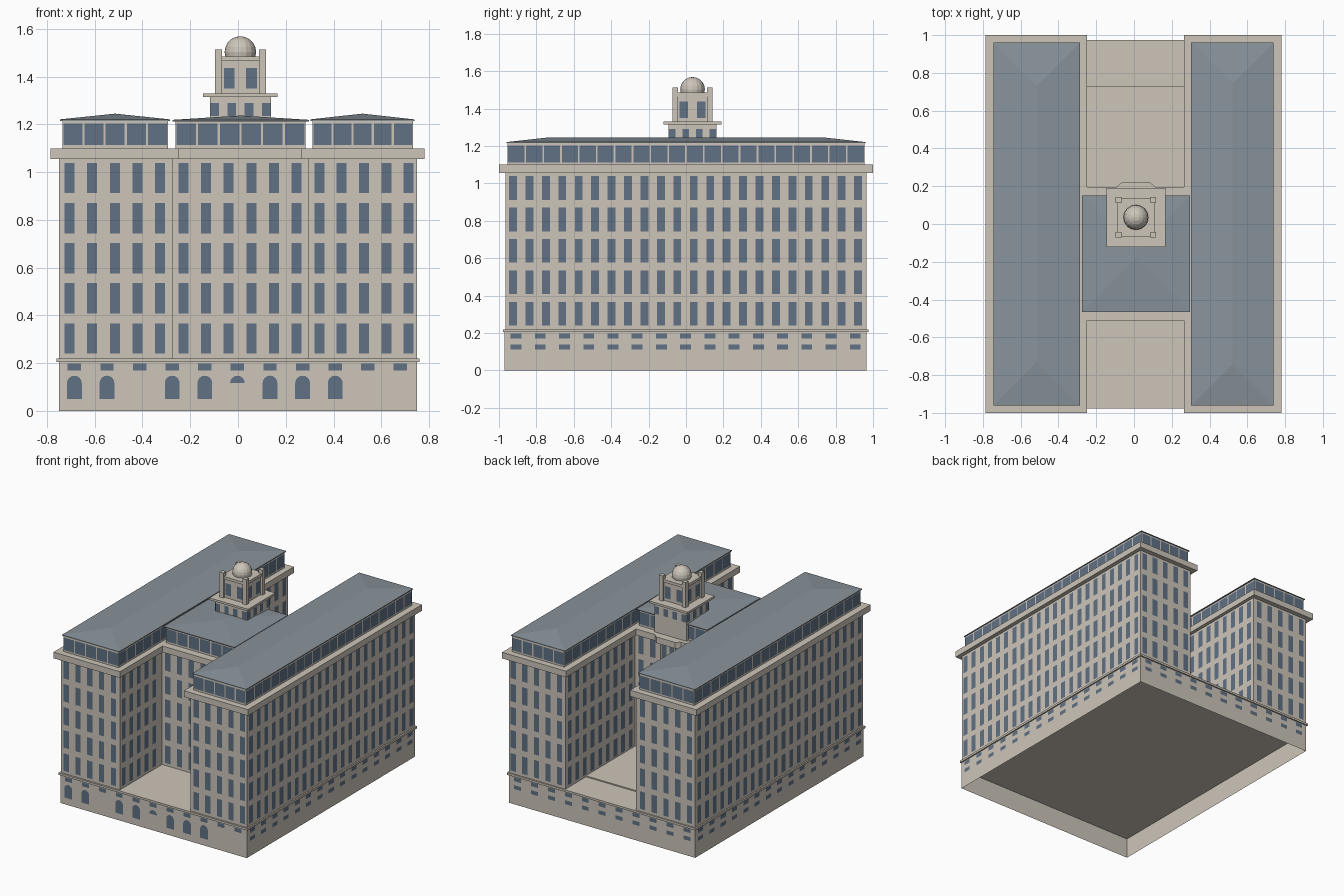
import bpy, bmesh, math

cube = bpy.data.objects.get("Cube")
if cube:
    bpy.data.objects.remove(cube)


def material(name, rgb):
    m = bpy.data.materials.new(name)
    m.use_nodes = True
    m.diffuse_color = (*rgb, 1)
    m.node_tree.nodes["Principled BSDF"].inputs["Base Color"].default_value = (*rgb, 1)
    return m


STONE = material("warm stone", (0.61, 0.56, 0.49))
GLASS = material("blue glass", (0.115, 0.165, 0.235))
ROOF = material("slate roof", (0.25, 0.295, 0.33))


def finish(name, bm, mat):
    me = bpy.data.meshes.new(name)
    bm.to_mesh(me)
    bm.free()
    me.materials.append(mat)
    ob = bpy.data.objects.new(name, me)
    bpy.context.scene.collection.objects.link(ob)
    return ob


def prism(name, outline, z0, z1, mat=STONE, bottom=True):
    bm = bmesh.new()
    low = [bm.verts.new((x, y, z0)) for x, y in outline]
    top = [bm.verts.new((x, y, z1)) for x, y in outline]
    bm.faces.new(top)
    if bottom:
        bm.faces.new(low[::-1])
    for i in range(len(low)):
        j = (i + 1) % len(low)
        bm.faces.new((low[i], low[j], top[j], top[i]))
    return finish(name, bm, mat)


def box(name, x0, x1, y0, y1, z0, z1, mat=STONE, bottom=True):
    return prism(name, [(x0, y0), (x1, y0), (x1, y1), (x0, y1)], z0, z1, mat, bottom)


def hip_roof(name, x0, x1, y0, y1, z, rise):
    # thin eave slab with a 45 degree hipped top
    bm = bmesh.new()
    eave = 0.006
    corners = [(x0, y0), (x1, y0), (x1, y1), (x0, y1)]
    low = [bm.verts.new((x, y, z)) for x, y in corners]
    up = [bm.verts.new((x, y, z + eave)) for x, y in corners]
    mid, run = (x0 + x1) / 2, (x1 - x0) / 2
    a = bm.verts.new((mid, y0 + run, z + rise))
    b = bm.verts.new((mid, y1 - run, z + rise))
    bm.faces.new(low[::-1])
    for i in range(4):
        j = (i + 1) % 4
        bm.faces.new((low[i], low[j], up[j], up[i]))
    bm.faces.new((up[0], up[1], a))
    bm.faces.new((up[1], up[2], b, a))
    bm.faces.new((up[2], up[3], b))
    bm.faces.new((up[3], up[0], a, b))
    return finish(name, bm, ROOF)


def spread(first, last, count):
    return [first + (last - first) * i / (count - 1) for i in range(count)]


def panes(name, axis, sign, plane, centers, rows, width, arched=False):
    # flat panes just proud of the wall facing sign * axis
    bm = bmesh.new()
    p = plane + sign * 0.002
    r = width / 2
    for c in centers:
        for z0, z1 in rows:
            pts = [(c - r, z0), (c + r, z0)]
            if arched:
                pts += [(c + r * math.cos(math.pi * k / 8), z1 - r + r * math.sin(math.pi * k / 8))
                        for k in range(9)]
                if z1 - r <= z0:
                    pts = pts[2:]
            else:
                pts += [(c + r, z1), (c - r, z1)]
            if (axis == "y") == (sign > 0):
                pts.reverse()
            bm.faces.new([bm.verts.new((p, u, z) if axis == "x" else (u, p, z)) for u, z in pts])
    return finish(name, bm, GLASS)


FLOORS = [(0.24 + 0.168 * i, 0.367 + 0.168 * i) for i in range(5)]
ATTIC = [(1.113, 1.203)]
SIDE_YS = spread(-0.925, 0.92, 22)
COURT_YS = [y for y in SIDE_YS if y < -0.5 or y > 0.2]
W = 0.042


def strip(name, axis, sign, plane, lo, hi, count):
    # continuous attic glazing divided by slim mullions
    step = (hi - lo) / count
    panes(name, axis, sign, plane, [lo + step * (i + 0.5) for i in range(count)], ATTIC, step - 0.009)


# base, open underneath
box("base_walls", -0.75, 0.75, -0.97, 0.965, 0, 0.15, bottom=False)
box("base_upper", -0.75, 0.75, -0.97, 0.965, 0.15, 0.205)
box("base_ledge", -0.76, 0.76, -0.978, 0.975, 0.205, 0.22)
box("rear_terrace", -0.275, 0.295, 0.165, 0.73, 0.22, 0.228)

# base windows
base_xs = spread(-0.685, 0.68, 11)
small_rows = [(0.17, 0.198), (0.112, 0.14)]
panes("base_front_windows", "y", -1, -0.97, base_xs, small_rows[:1], 0.056)
panes("base_front_arches", "y", -1, -0.97, [base_xs[i] for i in (0, 1, 3, 4, 6, 7, 8)],
      [(0.05, 0.148)], 0.062, True)
panes("base_front_lunette", "y", -1, -0.97, [base_xs[5]], [(0.117, 0.148)], 0.062, True)
panes("base_back_windows", "y", 1, 0.965, base_xs, small_rows, 0.056)
for side, s in (("left", 1), ("right", -1)):
    panes(side + "_base_windows", "x", s, 0.75 * s, spread(-0.909, 0.905, 15), small_rows, 0.058)

# two long wings: wall, cornice, glazed attic, roof
wings = {
    "right_wing": ((-0.75, -0.275), (-0.785, -0.25), (-0.735, -0.293), (-0.745, -0.285),
                   spread(-0.705, -0.326, 5), -1),
    "left_wing": ((0.295, 0.75), (0.265, 0.78), (0.312, 0.732), (0.303, 0.738),
                  spread(0.341, 0.714, 5), 1),
}
for name, (wall, cornice, attic, roof, xs, s) in wings.items():
    box(name + "_walls", *wall, -0.965, 0.965, 0.22, 1.055)
    box(name + "_cornice", *cornice, -1, 1, 1.055, 1.1)
    box(name + "_attic", *attic, -0.955, 0.955, 1.1, 1.215)
    hip_roof(name + "_roof", *roof, -0.96, 0.96, 1.215, 0.03)
    for end, e in (("front", -1), ("back", 1)):
        panes(f"{name}_{end}_windows", "y", e, 0.965 * e, xs, FLOORS, W)
        strip(f"{name}_{end}_attic_glass", "y", e, 0.955 * e, *attic, 5)
    outer, inner = (0, 1) if s < 0 else (1, 0)
    panes(name + "_outer_windows", "x", s, wall[outer], SIDE_YS, FLOORS, W)
    panes(name + "_court_windows", "x", -s, wall[inner], COURT_YS, FLOORS, W)
    strip(name + "_outer_attic_glass", "x", s, attic[outer], -0.955, 0.955, 20)
    strip(name + "_inner_attic_glass", "x", -s, attic[inner], -0.955, 0.955, 20)

# linking block with a shallow bay at the back
box("link_walls", -0.275, 0.295, -0.48, 0.165, 0.22, 1.055)
box("link_cornice", -0.25, 0.265, -0.51, 0.195, 1.055, 1.1)
prism("link_bay", [(-0.07, 0.165), (0.09, 0.165), (0.07, 0.19), (-0.05, 0.19)], 0.22, 1.055)
prism("link_bay_cornice", [(-0.095, 0.195), (0.115, 0.195), (0.085, 0.22), (-0.065, 0.22)], 1.055, 1.1)
box("link_attic", -0.262, 0.282, -0.455, 0.14, 1.1, 1.215)
hip_roof("link_roof", -0.275, 0.297, -0.465, 0.15, 1.213, 0.024)
link_xs = spread(-0.228, 0.245, 6)
panes("link_front_windows", "y", -1, -0.48, link_xs, FLOORS, W)
panes("link_back_windows", "y", 1, 0.165, link_xs[:2] + link_xs[4:], FLOORS, W)
panes("link_bay_windows", "y", 1, 0.19, [-0.02, 0.04], FLOORS, 0.036)
strip("link_front_attic_glass", "y", -1, -0.455, -0.262, 0.282, 6)
strip("link_back_attic_glass", "y", 1, 0.14, -0.262, 0.282, 6)

# tower
CX, CY = 0.01, 0.035


def tower_box(name, half, z0, z1):
    box(name, CX - half, CX + half, CY - half, CY + half, z0, z1)


def tower_windows(name, half, offsets, rows, width):
    for axis, c, o in (("x", CX, CY), ("y", CY, CX)):
        for s in (-1, 1):
            panes(f"{name}_{axis}_{'plus' if s > 0 else 'minus'}", axis, s, c + s * half,
                  [o + d for d in offsets], rows, width)


tower_box("tower_lower", 0.128, 1.1, 1.315)
tower_box("tower_ledge", 0.156, 1.315, 1.33)
tower_box("tower_upper", 0.092, 1.33, 1.465)
tower_box("tower_cap", 0.1, 1.465, 1.485)
for i, (sx, sy) in enumerate(((-1, -1), (1, -1), (1, 1), (-1, 1))):
    px, py, h = CX + sx * 0.092, CY + sy * 0.092, 0.015
    box(f"tower_post_{i + 1}", px - h, px + h, py - h, py + h, 1.33, 1.513)
tower_windows("tower_lower_windows", 0.128, spread(-0.108, 0.108, 4), [(1.235, 1.29)], 0.036)
tower_windows("tower_upper_windows", 0.092, (-0.047, 0.047), [(1.35, 1.437)], 0.045)

# faceted dome ball
ball = bmesh.new()
bmesh.ops.create_uvsphere(ball, u_segments=16, v_segments=10, radius=0.066)
bmesh.ops.translate(ball, verts=ball.verts, vec=(CX, CY, 1.503))
finish("dome", ball, STONE)
